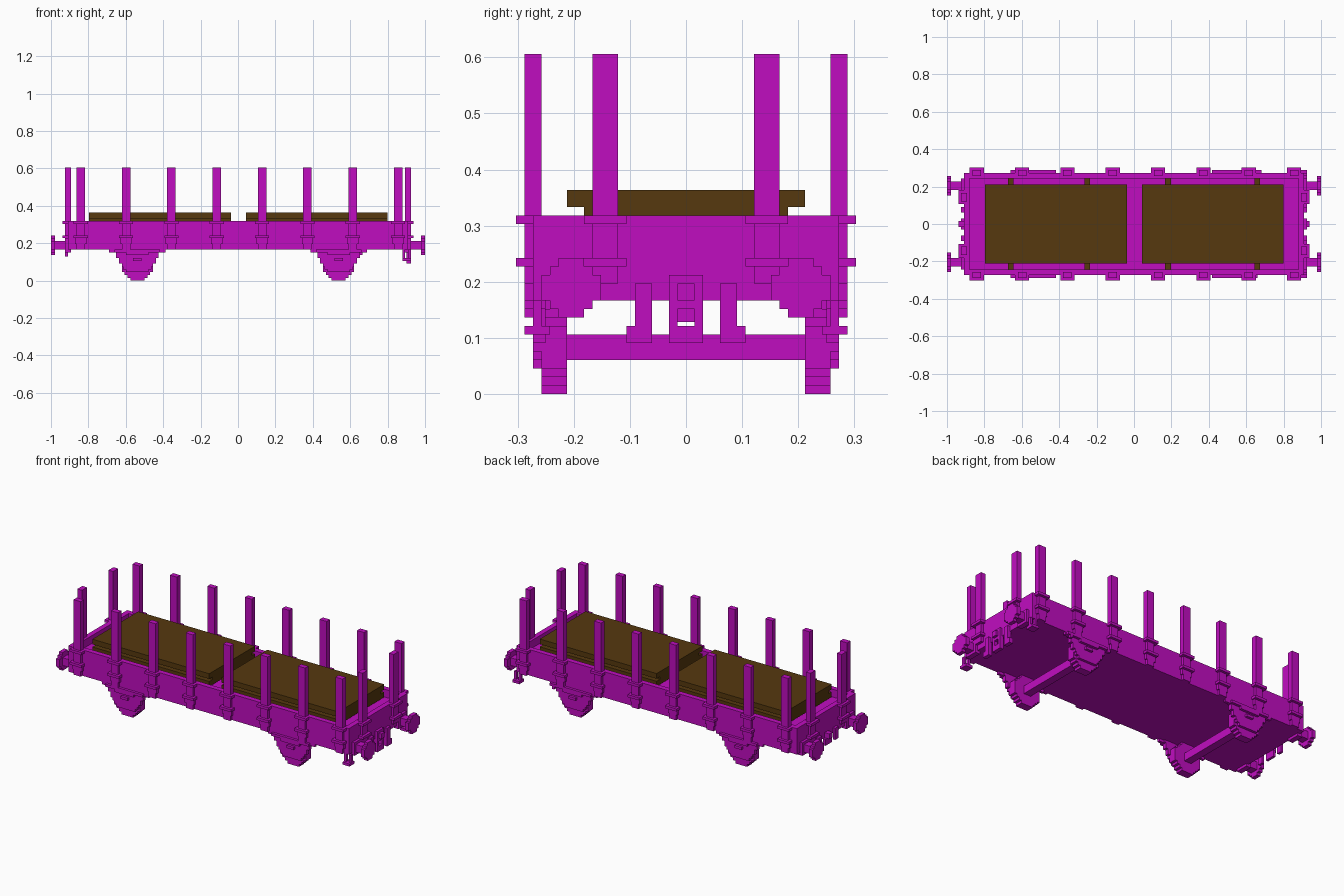
import bpy, bmesh

U = 1 / 66  # size of one block

cube = bpy.data.objects.get("Cube")
if cube:
    bpy.data.objects.remove(cube, do_unlink=True)


def material(name, rgb):
    m = bpy.data.materials.new(name)
    m.use_nodes = True
    m.diffuse_color = (*rgb, 1)
    m.node_tree.nodes["Principled BSDF"].inputs["Base Color"].default_value = (*rgb, 1)
    return m


MAGENTA = material("magenta paint", (0.53, 0.004, 0.53))
BROWN = material("brown timber", (0.093, 0.040, 0.0045))


def finish(name, bm, mat):
    bmesh.ops.recalc_face_normals(bm, faces=bm.faces)
    me = bpy.data.meshes.new(name)
    bm.to_mesh(me)
    bm.free()
    me.materials.append(mat)
    ob = bpy.data.objects.new(name, me)
    bpy.context.collection.objects.link(ob)
    return ob


def boxes(name, spans, mat=MAGENTA):
    """Join boxes given as (x0, x1, y0, y1, z0, z1) in blocks."""
    bm = bmesh.new()
    for x0, x1, y0, y1, z0, z1 in spans:
        r = bmesh.ops.create_cube(bm, size=1)
        for v in r["verts"]:
            v.co = ((x0 if v.co.x < 0 else x1) * U,
                    (y0 if v.co.y < 0 else y1) * U,
                    (z0 if v.co.z < 0 else z1) * U)
    return finish(name, bm, mat)


def mirror(span, sx, sy):
    """Mirror a box to the chosen end and side."""
    x0, x1, y0, y1, z0, z1 = span
    xs, ys = sorted((x0 * sx, x1 * sx)), sorted((y0 * sy, y1 * sy))
    return (*xs, *ys, z0, z1)


def stepped(name, along, centre, z0, halves, a, b):
    """Extrude a symmetric stepped outline, one half width per block row."""
    right = []
    for i, h in enumerate(halves):
        right += [(h, z0 + i), (h, z0 + i + 1)]
    outline = right + [(-w, z) for w, z in reversed(right)]
    clean = [p for i, p in enumerate(outline) if p != outline[i - 1]]
    bm = bmesh.new()
    vs = [bm.verts.new(((centre + w) * U, a * U, z * U) if along == "y"
                       else (a * U, (centre + w) * U, z * U)) for w, z in clean]
    f = bm.faces.new(vs)
    r = bmesh.ops.extrude_face_region(bm, geom=[f])
    d = (b - a) * U
    bmesh.ops.translate(bm, vec=(0, d, 0) if along == "y" else (d, 0, 0),
                        verts=[g for g in r["geom"] if isinstance(g, bmesh.types.BMVert)])
    return finish(name, bm, MAGENTA)


# Wagon body: floor with a low rim
boxes("floor", [(-60, 60, -18, 18, 11, 18)])
boxes("rim", [(-60, 60, -18, -16, 18, 21), (-60, 60, 16, 18, 18, 21),
              (-60, -58, -16, 16, 18, 21), (58, 60, -16, 16, 18, 21)])

# Side stakes with two brackets each
for i in range(8):
    x = -55.5 + 16 * i
    for sy, side in ((-1, "front"), (1, "back")):
        boxes(f"{side}_stake_{i + 1}", [mirror(s, 1, sy) for s in (
            (x - 1.5, x + 1.5, 17, 19, 11, 40),
            (x - 2.5, x + 2.5, 17, 20, 20, 21),
            (x - 2.5, x + 2.5, 17, 20, 15, 16),
            (x - 2, x + 2, 17, 19, 13, 16))])

for sx, end in ((-1, "right"), (1, "left")):
    for sy, side in ((-1, "front"), (1, "back")):
        tag = f"{end}_{side}"
        # End stakes with brackets
        boxes(f"{tag}_end_stake", [mirror(s, sx, sy) for s in (
            (59, 61, 8, 11, 13, 40),
            (59, 62, 7, 12, 20, 21),
            (59, 62, 7, 12, 15, 16))])
        # Buffers: mounting plate, shaft and round stepped head
        boxes(f"{tag}_buffer_shaft", [mirror(s, sx, sy) for s in (
            (59, 61, 11, 16, 10, 15),
            (60, 65, 12, 15, 11, 14))])
        stepped(f"{tag}_buffer_head", "x", sy * 13.5, 9,
                [1.5, 2.5, 3.5, 3.5, 3.5, 2.5, 1.5], sx * 64.5, sx * 66)

    # Axle between the wheels
    cx = sx * 35.5
    boxes(f"{end}_axle", [(cx - 1.5, cx + 1.5, -14, 14, 4, 7)])
    for sy, side in ((-1, "front"), (1, "back")):
        tag = f"{end}_{side}"
        stepped(f"{tag}_wheel", "y", cx, 0,
                [2.5, 3.5, 4.5, 5.5, 5.5, 5.5, 5.5, 5.5, 4.5, 3.5, 2.5], sy * 14, sy * 17)
        # Stepped axle guard with bearing box and spring
        stepped(f"{tag}_axle_guard", "y", cx, 3,
                [4, 5, 5.5, 6.5, 6.5, 7.5, 7.5, 8], sy * 16.5, sy * 18)
        boxes(f"{tag}_axle_box", [mirror(s, 1, sy) for s in (
            (cx - 4, cx + 4, 17, 19, 9, 10),
            (cx - 1.5, cx + 1.5, 17, 19, 7, 8),
            (cx - 10, cx - 8, 17, 18, 10, 11),
            (cx + 8, cx + 10, 17, 18, 10, 11),
            (cx - 8, cx + 8, 17, 19, 10, 11))])

# Coupling and hoses at the left end
boxes("left_coupling", [(59.5, 61, -2, -1, 6, 14), (59.5, 61, 1, 2, 6, 14),
                        (59.5, 61, -1, 1, 10, 14), (59.5, 61, -1, 1, 6, 8),
                        (60, 62, -1, 1, 11, 13)])
boxes("left_hoses", [mirror(s, 1, sy) for sy in (-1, 1) for s in (
    (59.5, 61, 4, 6, 6, 13), (59.5, 61, 6, 7, 6, 8))])

# Shorter coupling at the right end
boxes("right_coupling", [(-62, -60, -1, 1, 11, 13), (-61, -60, -2, 2, 8.5, 11),
                         (-61, -60, -6, -4, 8.5, 13), (-61, -60, 4, 6, 8.5, 13)])

# Stirrup steps under the left corners
boxes("corner_steps", [mirror(s, 1, sy) for sy in (-1, 1) for s in (
    (58, 59, 17, 18, 7, 11), (60, 61, 17, 18, 7, 11), (58, 61, 16, 19, 7, 8))])

# Brake lever beside the left axle
boxes("brake_lever", [(43, 45, 17, 19, 10, 11), (43, 44, 18, 19, 9, 11)])

# Timber cargo: bearers, lower slab, spacer, upper slab
for name, x0, x1 in (("right", -52.5, -2.5), ("left", 2.75, 52.75)):
    boxes(f"{name}_bearers", [(x, x + 2, -16, 16, 18, 19)
                              for x in (x0 + 8, x1 - 10 - 5 + (0 if name == "right" else 5))]
          if name == "right" else
          [(x, x + 2, -16, 16, 18, 19) for x in (11, 42.5)], BROWN)
    boxes(f"{name}_lower_slab", [(x0, x1, -14, 14, 19, 21)], BROWN)
    boxes(f"{name}_spacer", [(x0, x1, -12, 12, 21, 22)], BROWN)
    boxes(f"{name}_upper_slab", [(x0, x1, -14, 14, 22, 24)], BROWN)
